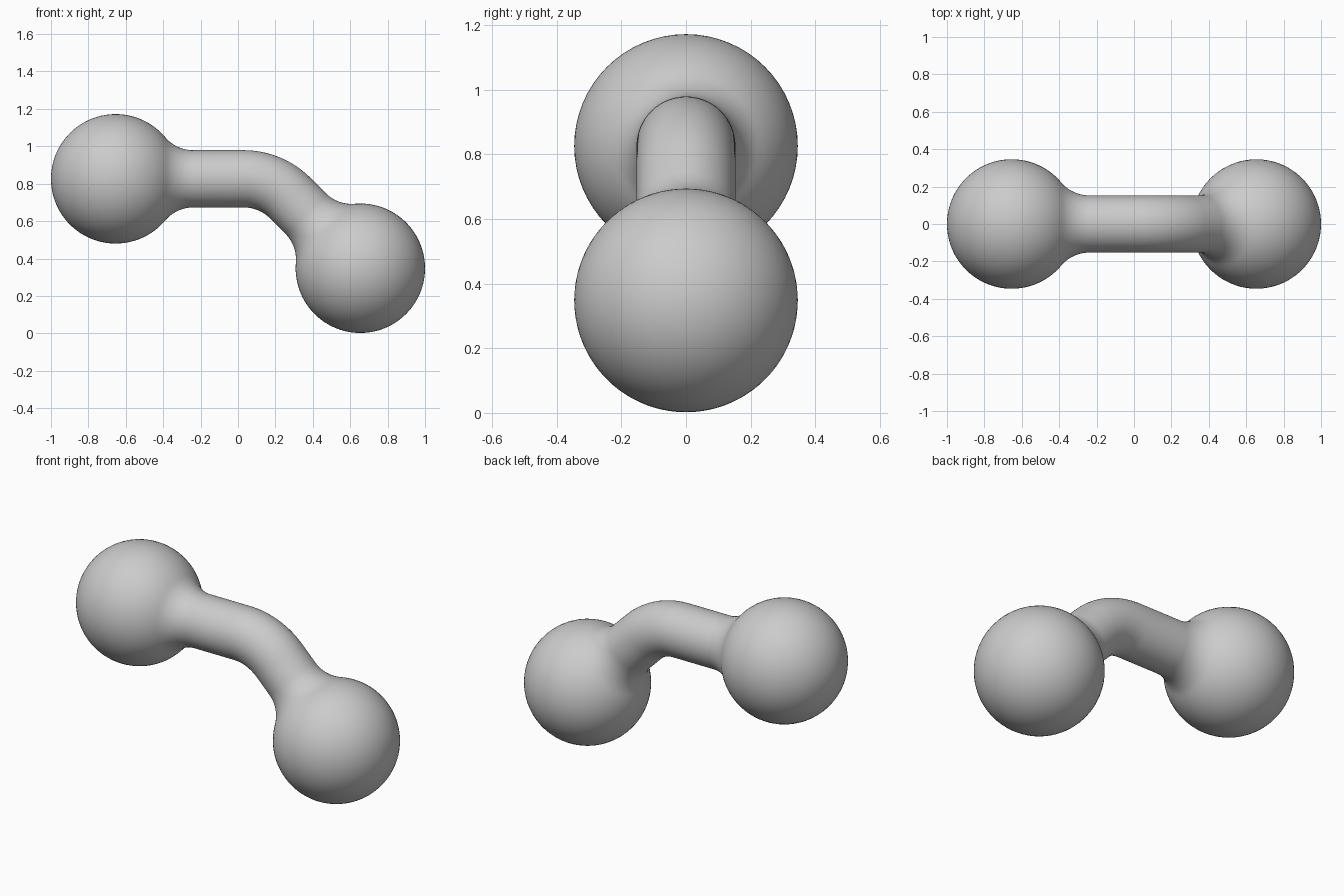
import bpy
import bmesh
from math import sin, cos, sqrt, radians, atan2, pi
from mathutils import Vector

cube = bpy.data.objects.get("Cube")
if cube:
    bpy.data.objects.remove(cube, do_unlink=True)

BALL, TUBE, FILLET = 0.346, 0.153, 0.195
BEND, BEND_X = 0.353, 0.03
SIDES = 64
HIGH = Vector((-0.654, 0, 0.826))
LOW = Vector((0.654, 0, 0.348))

grey = bpy.data.materials.new("plain_grey")
grey.use_nodes = True
grey.diffuse_color = (0.6, 0.6, 0.6, 1)
grey.node_tree.nodes["Principled BSDF"].inputs["Base Color"].default_value = (0.6, 0.6, 0.6, 1)


def ball_end():
    """Half profile of a ball blending into the tube: (distance along axis, radius)."""
    reach = sqrt((BALL + FILLET) ** 2 - (TUBE + FILLET) ** 2)
    touch = atan2(TUBE + FILLET, reach)
    points = []
    for i in range(1, 41):
        a = pi + (touch - pi) * i / 40
        points.append((BALL * cos(a), BALL * sin(a)))
    for i in range(1, 13):
        a = touch + (pi / 2 - touch) * i / 12
        points.append((reach - FILLET * cos(a), TUBE + FILLET - FILLET * sin(a)))
    return points


def heading(angle):
    return Vector((cos(angle), 0, -sin(angle)))


# Stations along the body: centre, direction angle, radius
TURN = radians(45)
end = ball_end()
stations = [(HIGH + heading(0) * d, 0, r) for d, r in end]
for i in range(17):
    a = TURN * i / 16
    centre = Vector((BEND_X + BEND * sin(a), 0, HIGH.z - BEND * (1 - cos(a))))
    stations.append((centre, a, TUBE))
stations += [(LOW - heading(TURN) * d, TURN, r) for d, r in reversed(end)]

# Sweep rings through the stations and close both poles
bm = bmesh.new()
rings = []
for centre, angle, radius in stations:
    up = Vector((sin(angle), 0, cos(angle)))
    ring = []
    for k in range(SIDES):
        t = 2 * pi * k / SIDES
        ring.append(bm.verts.new(centre + radius * (cos(t) * up + sin(t) * Vector((0, 1, 0)))))
    rings.append(ring)
for a, b in zip(rings, rings[1:]):
    for k in range(SIDES):
        n = (k + 1) % SIDES
        bm.faces.new((a[k], a[n], b[n], b[k]))
poles = ((rings[0], HIGH - heading(0) * BALL), (rings[-1], LOW + heading(TURN) * BALL))
for ring, tip in poles:
    pole = bm.verts.new(tip)
    for k in range(SIDES):
        bm.faces.new((ring[k], ring[(k + 1) % SIDES], pole))
bmesh.ops.recalc_face_normals(bm, faces=bm.faces)
for face in bm.faces:
    face.smooth = True

mesh = bpy.data.meshes.new("bent_bar_with_balls")
bm.to_mesh(mesh)
bm.free()
mesh.materials.append(grey)
body = bpy.data.objects.new("bent_bar_with_balls", mesh)
bpy.context.collection.objects.link(body)
